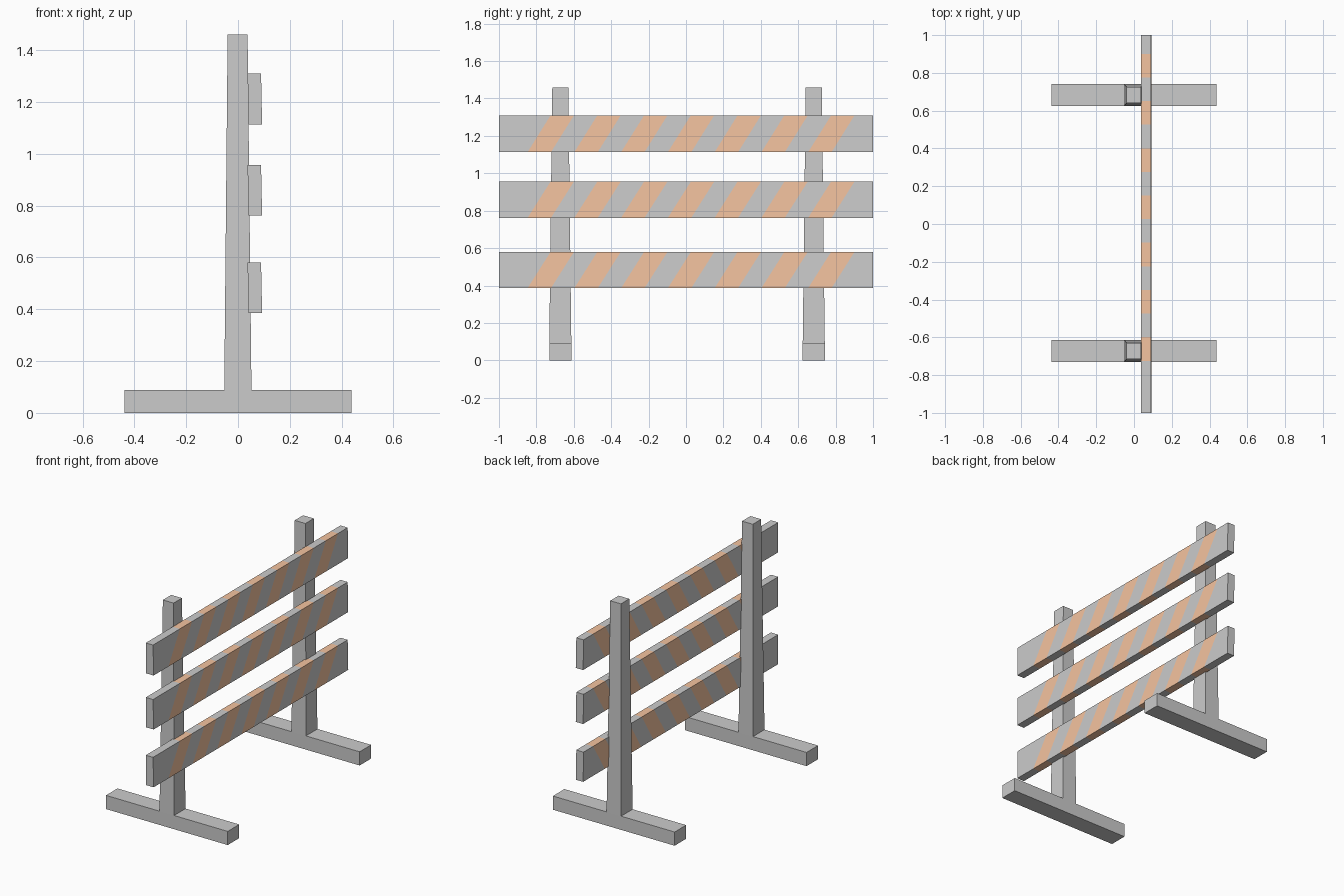
import bpy, bmesh

if "Cube" in bpy.data.objects:
    bpy.data.objects.remove(bpy.data.objects["Cube"])


def make_object(name, bm, materials=()):
    bmesh.ops.recalc_face_normals(bm, faces=bm.faces)
    mesh = bpy.data.meshes.new(name)
    bm.to_mesh(mesh)
    bm.free()
    for m in materials:
        mesh.materials.append(m)
    obj = bpy.data.objects.new(name, mesh)
    bpy.context.collection.objects.link(obj)
    return obj


def material(name, color):
    mat = bpy.data.materials.new(name)
    mat.diffuse_color = color
    mat.use_nodes = True
    mat.node_tree.nodes["Principled BSDF"].inputs["Base Color"].default_value = mat.diffuse_color
    return mat


grey = material("board_grey", (0.8, 0.8, 0.8, 1))
orange = material("stripe_orange", (0.91, 0.55, 0.35, 1))


# Stand: inverted T profile extruded in depth, upright tapering to the top
def stand(name, y):
    profile = [(-0.438, 0), (0.438, 0), (0.438, 0.089), (0.052, 0.089),
               (0.037, 1.46), (-0.04, 1.46), (-0.053, 0.089), (-0.438, 0.089)]
    bm = bmesh.new()
    rings = []
    for side in (-1, 1):
        rings.append([bm.verts.new((x, y + side * (0.043 if z > 1 else 0.059), z))
                      for x, z in profile])
    n = len(profile)
    for i in range(n):
        j = (i + 1) % n
        bm.faces.new((rings[0][i], rings[0][j], rings[1][j], rings[1][i]))
    # side faces split into foot and upright, as the upright leans inward
    for r in rings:
        bm.faces.new((r[0], r[1], r[2], r[3], r[6], r[7]))
        bm.faces.new((r[3], r[4], r[5], r[6]))
    make_object(name, bm)


stand("left_stand", -0.672)
stand("right_stand", 0.683)


# Board: slanted slices along y, alternately grey and orange
def board(name, z0, z1):
    cuts = [-0.847 + 0.125 * i for i in range(14)]
    low = [-1] + cuts + [1]
    high = [-1] + [c + 0.123 for c in cuts] + [1]
    bm = bmesh.new()
    rings = [[bm.verts.new(p) for p in ((0.040, a, z0), (0.093, a, z0),
                                        (0.089, b, z1), (0.037, b, z1))]
             for a, b in zip(low, high)]
    for k in range(len(rings) - 1):
        r, s = rings[k], rings[k + 1]
        for i in range(4):
            j = (i + 1) % 4
            face = bm.faces.new((r[i], r[j], s[j], s[i]))
            face.material_index = k % 2
    bm.faces.new(rings[0])
    bm.faces.new(rings[-1])
    make_object(name, bm, (grey, orange))


for name, z0, z1 in (("lower_board", 0.386, 0.58),
                     ("middle_board", 0.762, 0.956),
                     ("upper_board", 1.113, 1.31)):
    board(name, z0, z1)
